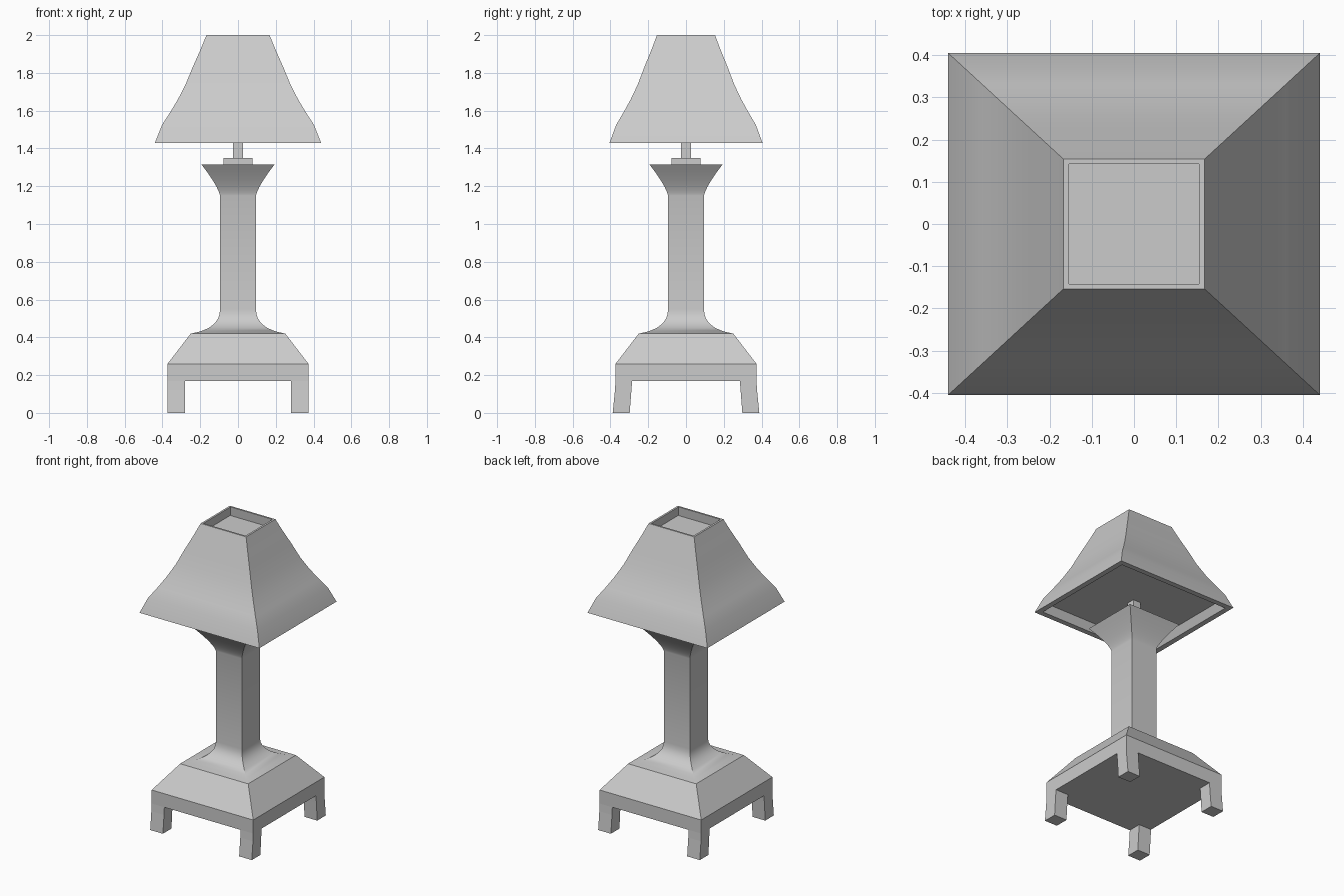
import bpy, bmesh, math
from mathutils import Vector

cube = bpy.data.objects.get("Cube")
if cube:
    bpy.data.objects.remove(cube, do_unlink=True)

grey = bpy.data.materials.new("plain grey")
grey.use_nodes = True
colour = (0.6, 0.6, 0.6, 1)
grey.diffuse_color = colour
grey.node_tree.nodes["Principled BSDF"].inputs["Base Color"].default_value = colour


def finish(name, bm, smooth=False):
    bmesh.ops.recalc_face_normals(bm, faces=bm.faces)
    mesh = bpy.data.meshes.new(name)
    bm.to_mesh(mesh)
    bm.free()
    mesh.materials.append(grey)
    obj = bpy.data.objects.new(name, mesh)
    bpy.context.collection.objects.link(obj)
    if smooth:
        bpy.ops.object.select_all(action='DESELECT')
        obj.select_set(True)
        bpy.context.view_layer.objects.active = obj
        bpy.ops.object.shade_smooth_by_angle(angle=math.radians(28))
    return obj


def square_loft(name, rings, smooth=False):
    """Closed solid through rectangular rings of (half width, half depth, height)."""
    bm = bmesh.new()
    loops = [[bm.verts.new((sx * hx, sy * hy, z))
              for sx, sy in ((-1, -1), (1, -1), (1, 1), (-1, 1))] for hx, hy, z in rings]
    for low, high in zip(loops, loops[1:]):
        for i in range(4):
            j = (i + 1) % 4
            bm.faces.new((low[i], low[j], high[j], high[i]))
    bm.faces.new(loops[0][::-1])
    bm.faces.new(loops[-1])
    return finish(name, bm, smooth)


def curve(p0, p1, p2, steps=8):
    """Quadratic curve between two profile points."""
    return [tuple((1 - t) ** 2 * a + 2 * t * (1 - t) * b + t * t * c
                  for a, b, c in zip(p0, p1, p2)) for t in (i / steps for i in range(steps + 1))]


# Plinth with sloping shoulders
square_loft("plinth", [(0.373, 0.373, 0.17), (0.373, 0.373, 0.26), (0.25, 0.25, 0.42)])

# Square column, sweeping out at foot and head
column = (curve((0.25, 0.42), (0.095, 0.445), (0.095, 0.55))
          + curve((0.095, 1.15), (0.105, 1.20), (0.193, 1.315)))
square_loft("column", [(h, h, z) for h, z in column], smooth=True)

# Lamp holder and stem
square_loft("lamp_holder", [(0.077, 0.077, 1.315), (0.077, 0.077, 1.35)])
square_loft("stem", [(0.027, 0.027, 1.35), (0.027, 0.027, 1.49)])

# Flared shade with recessed panels at both ends
outer = [(0.44, 1.43), (0.402, 1.525), (0.36, 1.59), (0.318, 1.66), (0.277, 1.74),
         (0.24, 1.83), (0.20, 1.92), (0.167, 2.0)]
rings = [(h, h * 0.92, z) for h, z in outer]
rings = ([(0.38, 0.345, 1.48), (0.405, 0.37, 1.43)] + rings
         + [(0.154, 0.142, 2.0), (0.16, 0.147, 1.94)])
square_loft("lampshade", rings, smooth=True)

# Legs, kicked out toward front and back below the knee
for side, sx in (("left", 1), ("right", -1)):
    for end, sy in (("front", -1), ("back", 1)):
        bm = bmesh.new()
        loops = []
        for inner, outer_y, z in ((0.285, 0.373, 0.17), (0.289, 0.376, 0.12), (0.298, 0.388, 0)):
            loops.append([bm.verts.new((sx * x, sy * y, z)) for x, y in
                          ((0.28, inner), (0.373, inner), (0.373, outer_y), (0.28, outer_y))])
        for low, high in zip(loops, loops[1:]):
            for i in range(4):
                j = (i + 1) % 4
                bm.faces.new((low[i], low[j], high[j], high[i]))
        bm.faces.new(loops[0])
        bm.faces.new(loops[-1])
        finish(f"{end}_{side}_leg", bm)
